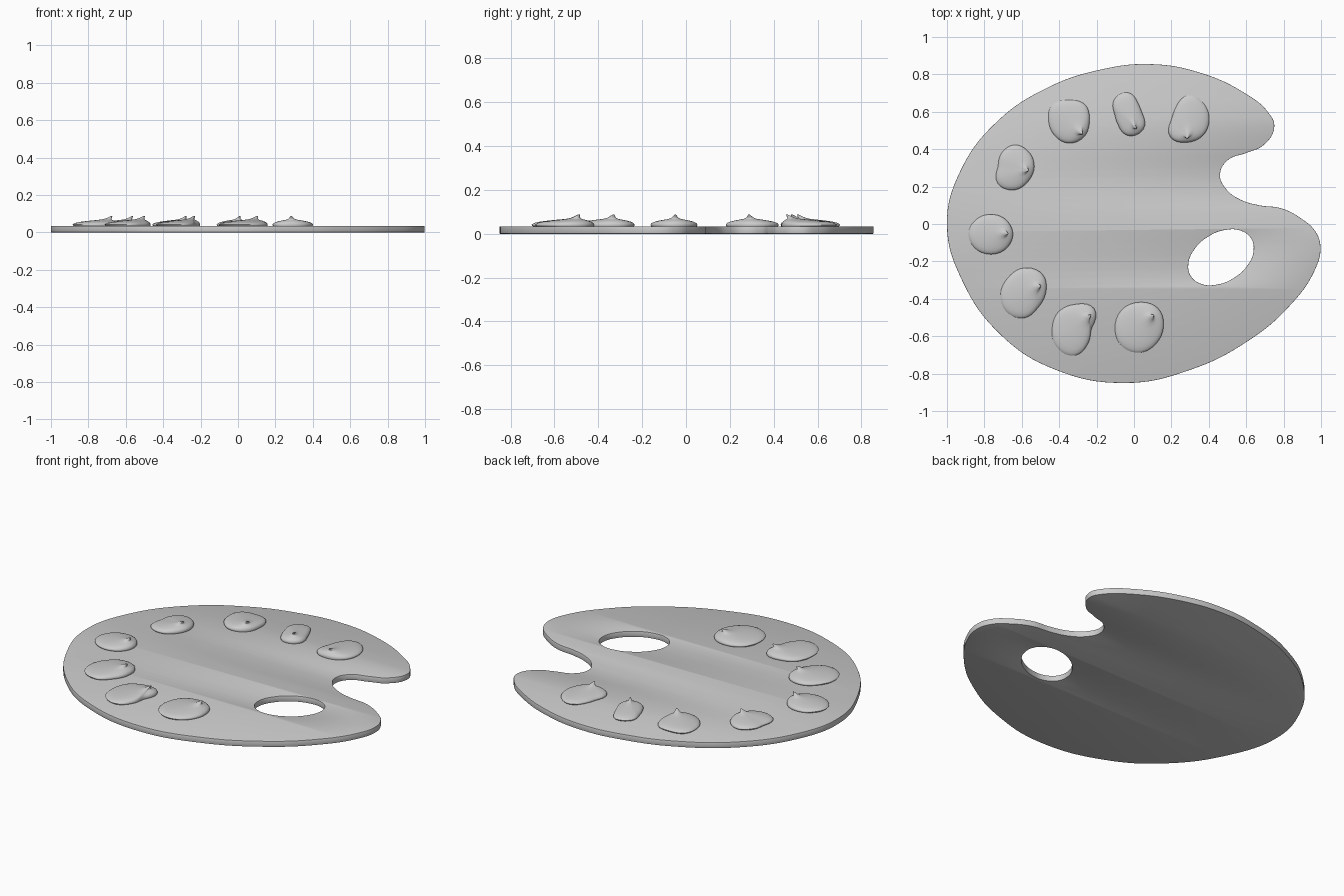
import bpy, bmesh, math
from mathutils import Vector

if "Cube" in bpy.data.objects:
    bpy.data.objects.remove(bpy.data.objects["Cube"])

TOP = 0.034  # thickness of the board


def finish(obj, angle):
    bpy.ops.object.select_all(action='DESELECT')
    bpy.context.view_layer.objects.active = obj
    obj.select_set(True)
    if obj.type == 'CURVE':
        bpy.ops.object.convert(target='MESH')
        obj = bpy.context.object
        bm = bmesh.new()
        bm.from_mesh(obj.data)
        bmesh.ops.remove_doubles(bm, verts=bm.verts, dist=1e-5)
        bmesh.ops.recalc_face_normals(bm, faces=bm.faces)
        bm.to_mesh(obj.data)
        bm.free()
    bpy.ops.object.shade_smooth_by_angle(angle=math.radians(angle))


def add_loop(curve, points):
    sp = curve.splines.new('BEZIER')
    sp.bezier_points.add(len(points) - 1)
    for bp, (x, y) in zip(sp.bezier_points, points):
        bp.co = (x, y, 0)
        bp.handle_left_type = bp.handle_right_type = 'AUTO'
    sp.use_cyclic_u = True


# Board: kidney outline with a tilted oval thumb hole
outline = [(-1, 0), (-0.93, 0.28), (-0.73, 0.55), (-0.45, 0.735), (-0.18, 0.825),
           (0.08, 0.855), (0.35, 0.81), (0.6, 0.695), (0.715, 0.6), (0.75, 0.52),
           (0.69, 0.42), (0.6, 0.38), (0.5, 0.34), (0.46, 0.265), (0.49, 0.19),
           (0.57, 0.13), (0.67, 0.1), (0.79, 0.083), (0.9, 0.025), (0.97, -0.04),
           (0.997, -0.125), (0.965, -0.25), (0.83, -0.44), (0.61, -0.625), (0.3, -0.78),
           (-0.05, -0.85), (-0.43, -0.775), (-0.71, -0.595), (-0.92, -0.3)]
a = math.radians(32)
hole = []
for i in range(12):
    t = math.tau * i / 12
    u, v = 0.19 * math.cos(t), 0.13 * math.sin(t)
    hole.append((0.465 + u * math.cos(a) - v * math.sin(a),
                 -0.178 + u * math.sin(a) + v * math.cos(a)))
cu = bpy.data.curves.new("palette_board", 'CURVE')
cu.dimensions = '2D'
cu.fill_mode = 'BOTH'
cu.resolution_u = 8
cu.bevel_depth, cu.bevel_resolution, cu.offset = 0.002, 1, -0.002
cu.extrude = TOP / 2 - 0.002
add_loop(cu, outline)
add_loop(cu, hole)
board = bpy.data.objects.new("palette_board", cu)
bpy.context.collection.objects.link(board)
board.location.z = TOP / 2
finish(board, 30)

# Paint dab profile: (scale about the tip, height)
PROFILE = [(0.96, TOP - 0.002), (0.99, 0.037), (1, 0.041), (0.98, 0.045), (0.93, 0.05),
           (0.82, 0.055), (0.68, 0.059), (0.5, 0.063), (0.34, 0.066), (0.22, 0.069),
           (0.15, 0.073), (0.10, 0.078), (0.065, 0.083), (0.03, 0.087)]


def paint_dab(name, centre, tip, radii, n=40):
    """Egg-shaped blob from 8 radii (hundredths), pulled up to an off-centre tip."""
    c, tip = Vector(centre), Vector(tip)
    rim = []
    for i in range(n):
        k, f = divmod(i * 8 / n, 1)
        p = [radii[(int(k) + j) % 8] / 100 for j in (-1, 0, 1, 2)]
        r = p[1] + 0.5 * f * (p[2] - p[0] + f * (2 * p[0] - 5 * p[1] + 4 * p[2] - p[3]
                              + f * (3 * (p[1] - p[2]) + p[3] - p[0])))
        t = math.tau * i / n
        rim.append(c + Vector((math.cos(t), math.sin(t))) * r)
    hook = (tip - c).normalized()
    bm = bmesh.new()
    rings = []
    for s, z in PROFILE:
        curl = hook * max(0, z - 0.069) * 0.7
        rings.append([bm.verts.new((*(tip + (q - tip) * s + curl), z)) for q in rim])
    for lo, hi in zip(rings, rings[1:]):
        for i in range(n):
            j = (i + 1) % n
            bm.faces.new((lo[i], lo[j], hi[j], hi[i]))
    apex = bm.verts.new((*(tip + hook * 0.015), 0.088))
    for i in range(n):
        bm.faces.new((rings[-1][i], rings[-1][(i + 1) % n], apex))
    bm.faces.new(rings[0][::-1])
    me = bpy.data.meshes.new(name)
    bm.to_mesh(me)
    bm.free()
    obj = bpy.data.objects.new(name, me)
    bpy.context.collection.objects.link(obj)
    finish(obj, 60)


# Eight dabs around the rim: centre, tip, radii from +x counter-clockwise
DABS = [
    ((0.29, 0.56), (0.285, 0.47), (11.2, 11.8, 12.8, 9.3, 9, 13.5, 12.3, 11.7)),
    ((-0.03, 0.59), (0.005, 0.52), (7.5, 7.5, 11.2, 10.7, 7.5, 8, 11.8, 11.5)),
    ((-0.35, 0.55), (-0.285, 0.49), (11.2, 12.5, 11.2, 12.3, 10.7, 10.7, 11.8, 11.8)),
    ((-0.64, 0.305), (-0.575, 0.29), (10.7, 11.2, 11.8, 10, 8.8, 12.5, 12.3, 10.7)),
    ((-0.765, -0.055), (-0.685, -0.05), (11.8, 11.2, 10.7, 11.2, 12, 11.2, 10.7, 11.2)),
    ((-0.59, -0.37), (-0.51, -0.335), (11.8, 14.3, 13.5, 11.8, 12.3, 13.5, 13.3, 10.9)),
    ((-0.32, -0.56), (-0.24, -0.495), (9.3, 15.2, 13, 12.3, 11.8, 13.5, 14.4, 10.7)),
    ((0.03, -0.55), (0.095, -0.495), (12.8, 14, 13.2, 13.2, 13.2, 14, 13.8, 12.6)),
]
for i, d in enumerate(DABS):
    paint_dab(f"paint_dab_{i + 1}", *d)
